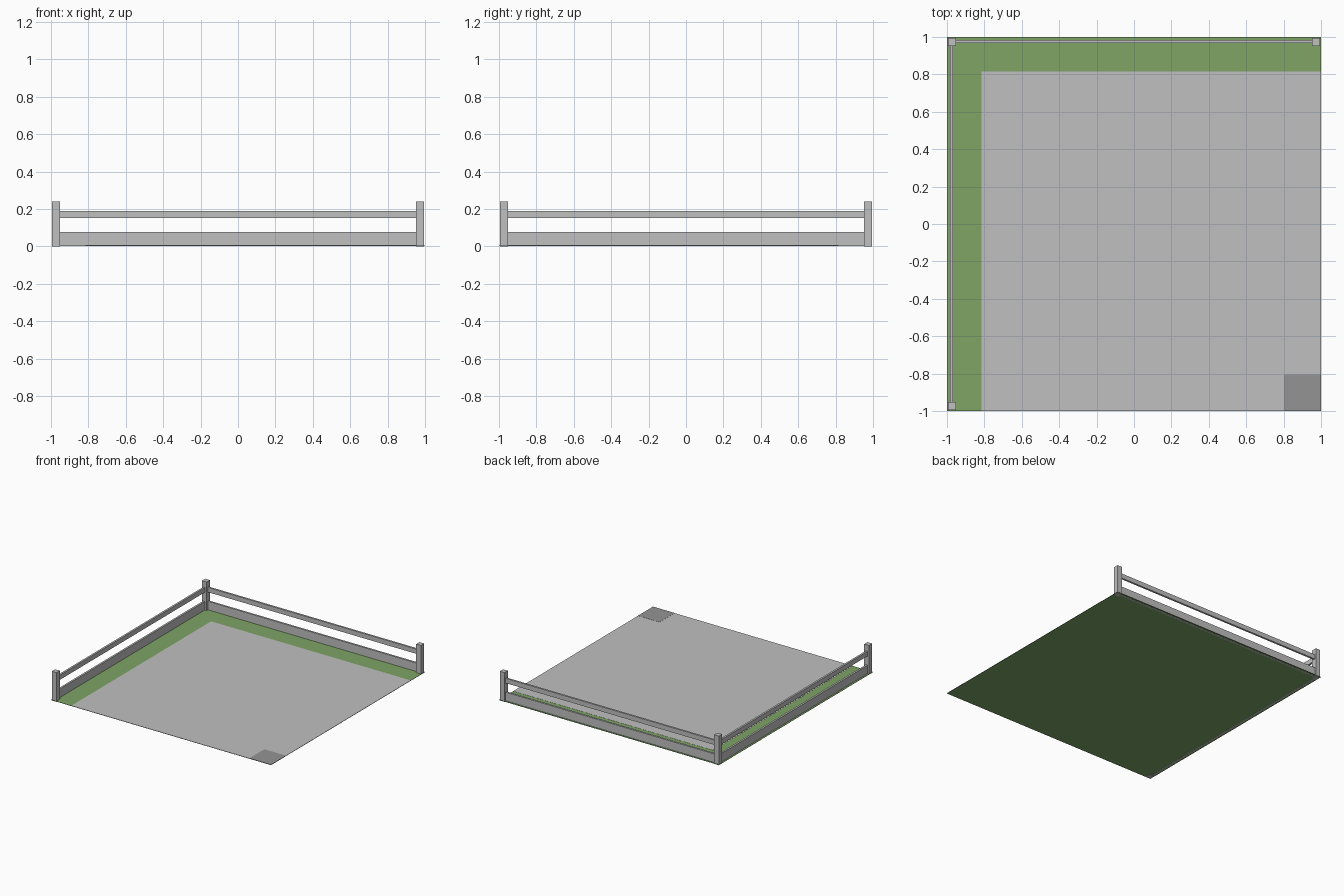
import bpy
import bmesh

if "Cube" in bpy.data.objects:
    bpy.data.objects.remove(bpy.data.objects["Cube"])


def material(name, rgb):
    m = bpy.data.materials.new(name)
    m.diffuse_color = (*rgb, 1.0)
    m.use_nodes = True
    m.node_tree.nodes["Principled BSDF"].inputs["Base Color"].default_value = m.diffuse_color
    return m


GREEN = material("grass_green", (0.209, 0.376, 0.130))
GREY = material("light_grey", (0.53, 0.53, 0.53))
DARK = material("dark_grey", (0.295, 0.295, 0.295))


def box(name, lo, hi, mat):
    """Axis-aligned box between two corners."""
    bm = bmesh.new()
    bmesh.ops.create_cube(bm, size=1)
    for v in bm.verts:
        v.co = [(a + b) / 2 + c * (b - a) for a, b, c in zip(lo, hi, v.co)]
    me = bpy.data.meshes.new(name)
    bm.to_mesh(me)
    bm.free()
    me.materials.append(mat)
    ob = bpy.data.objects.new(name, me)
    bpy.context.collection.objects.link(ob)
    return ob


# Ground layers: grass sheet, paving plate, dark corner plate
box("grass", (-1, -1, 0.004), (1, 1, 0.006), GREEN)
box("paving", (-0.815, -1, 0.006), (1, 0.815, 0.007), GREY)
box("corner_patch", (0.803, -1, 0.007), (1, -0.805, 0.008), DARK)

# Fence posts at three corners
C, H = 0.974, 0.0215
for name, x, y in (("back_left", -C, C), ("back_right", C, C), ("front_left", -C, -C)):
    box(name + "_post", (x - H, y - H, 0), (x + H, y + H, 0.24), GREY)

# Fence rails along the back and left sides
L, T = C - H, 0.008
for name, z0, z1 in (("lower_rail", 0.003, 0.076), ("upper_rail", 0.151, 0.19)):
    box("back_" + name, (-L, 0.977 - T, z0), (L, 0.977 + T, z1), GREY)
    box("left_" + name, (-0.977 - T, -L, z0), (-0.977 + T, L, z1), GREY)
